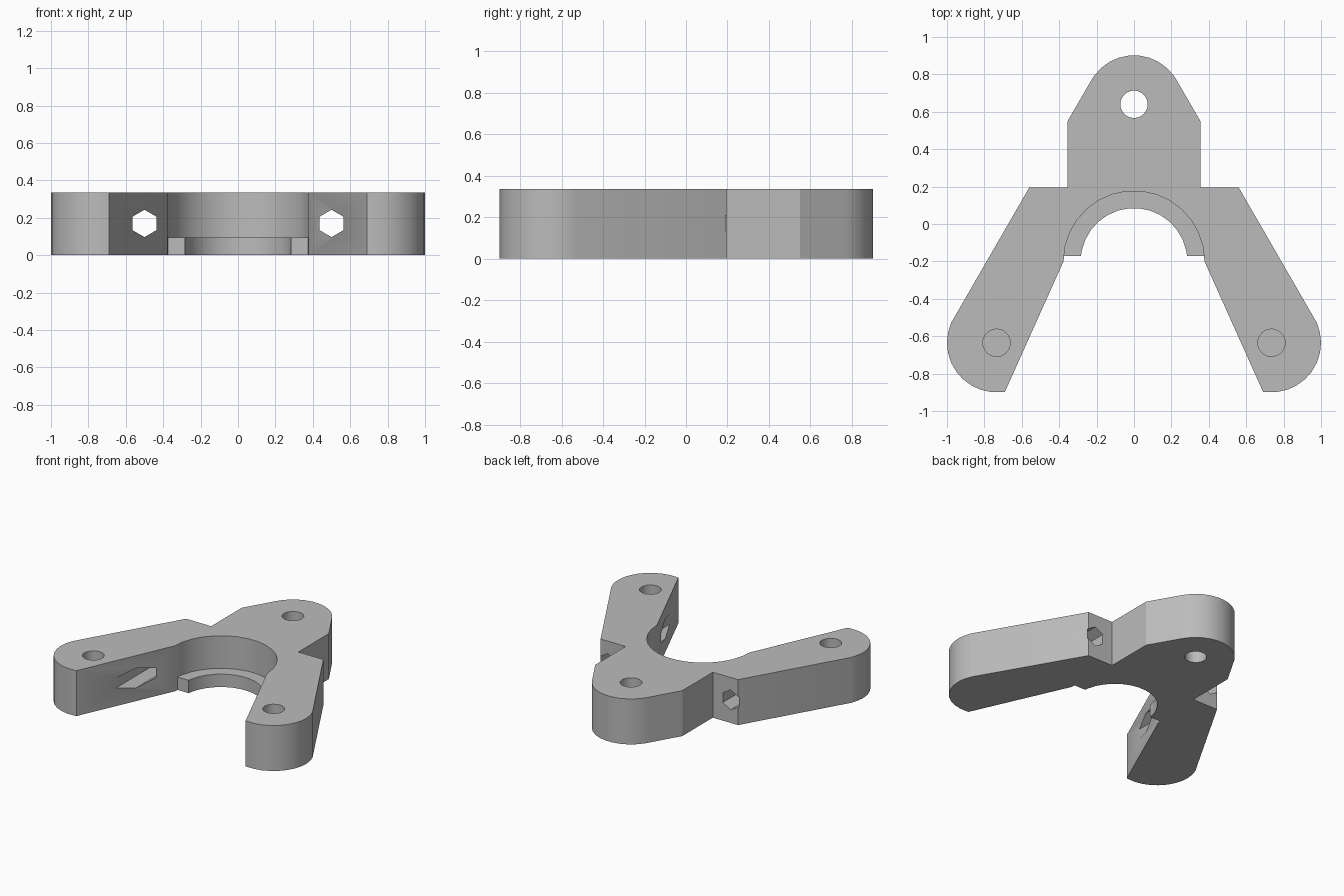
import bpy, bmesh
from math import sin, cos, radians, asin, degrees

cube = bpy.data.objects.get("Cube")
if cube:
    bpy.data.objects.remove(cube, do_unlink=True)

HEIGHT = 0.335
BORE_Y, BORE_R, LIP_R = -0.2, 0.377, 0.285

grey = bpy.data.materials.new("plain grey")
grey.use_nodes = True
colour = (0.5, 0.5, 0.5, 1)
grey.diffuse_color = colour
grey.node_tree.nodes["Principled BSDF"].inputs["Base Color"].default_value = colour


def arc(cx, cy, r, angles):
    return [(cx + r * cos(radians(a)), cy + r * sin(radians(a))) for a in angles]


def mirrored(points):
    return [(-x, y) for x, y in reversed(points)]


def prism(name, points, low, high):
    """Extrude a flat outline upward between two heights."""
    bm = bmesh.new()
    face = bm.faces.new([bm.verts.new((x, y, low)) for x, y in points])
    top = bmesh.ops.extrude_face_region(bm, geom=[face])["geom"]
    verts = [v for v in top if isinstance(v, bmesh.types.BMVert)]
    bmesh.ops.translate(bm, verts=verts, vec=(0, 0, high - low))
    bmesh.ops.recalc_face_normals(bm, faces=bm.faces)
    mesh = bpy.data.meshes.new(name)
    bm.to_mesh(mesh)
    bm.free()
    obj = bpy.data.objects.new(name, mesh)
    bpy.context.collection.objects.link(obj)
    mesh.materials.append(grey)
    return obj


def select(obj):
    bpy.ops.object.select_all(action='DESELECT')
    obj.select_set(True)
    bpy.context.view_layer.objects.active = obj


def cut(obj, cutter):
    cutter.hide_render = True
    mod = obj.modifiers.new("cut", 'BOOLEAN')
    mod.operation, mod.solver, mod.object = 'DIFFERENCE', 'EXACT', cutter
    select(obj)
    bpy.ops.object.modifier_apply(modifier=mod.name)
    bpy.data.objects.remove(cutter, do_unlink=True)


# Bracket body: right half of the outline from inner arm to rear lug, mirrored
half = [(0.69, -0.897)]
half += arc(0.735, -0.635, 0.265, range(-96, 31, 12))
half += [(0.56, 0.195), (0.355, 0.195), (0.355, 0.55)]
half += arc(0, 0.64, 0.262, [30, 36, 48, 60, 72, 84])
bore = arc(0, BORE_Y, BORE_R, range(180, -1, -12))
body = prism("bracket_body", half + mirrored(half) + bore, 0, HEIGHT)

# Vertical bolt holes: through the rear lug, blind in both arms
for x, y, floor in ((0, 0.64, -0.1), (0.735, -0.635, 0.1), (-0.735, -0.635, 0.1)):
    cut(body, prism("hole_cutter", arc(x, y, 0.073, range(0, 360, 12)), floor, 0.5))

# Hexagonal holes running front to back
for x in (-0.5, 0.5):
    hexagon = prism("hex_cutter", arc(0, 0, 0.073, range(30, 390, 60)), -1, 1)
    hexagon.rotation_euler.x = radians(90)
    hexagon.location = (x, 0, 0.17)
    bpy.context.view_layer.update()
    cut(body, hexagon)

# Thin lip around the foot of the bore
steps = list(range(12, 169, 12))
outer_a, inner_a = (degrees(asin(0.03 / r)) for r in (BORE_R, LIP_R))
outer = arc(0, BORE_Y, BORE_R, [outer_a] + steps + [180 - outer_a])
inner = arc(0, BORE_Y, LIP_R, [inner_a] + steps + [180 - inner_a])
lip = prism("bore_lip", outer + inner[::-1], 0, 0.095)

for obj in (body, lip):
    select(obj)
    bpy.ops.object.shade_smooth_by_angle(angle=radians(30))
